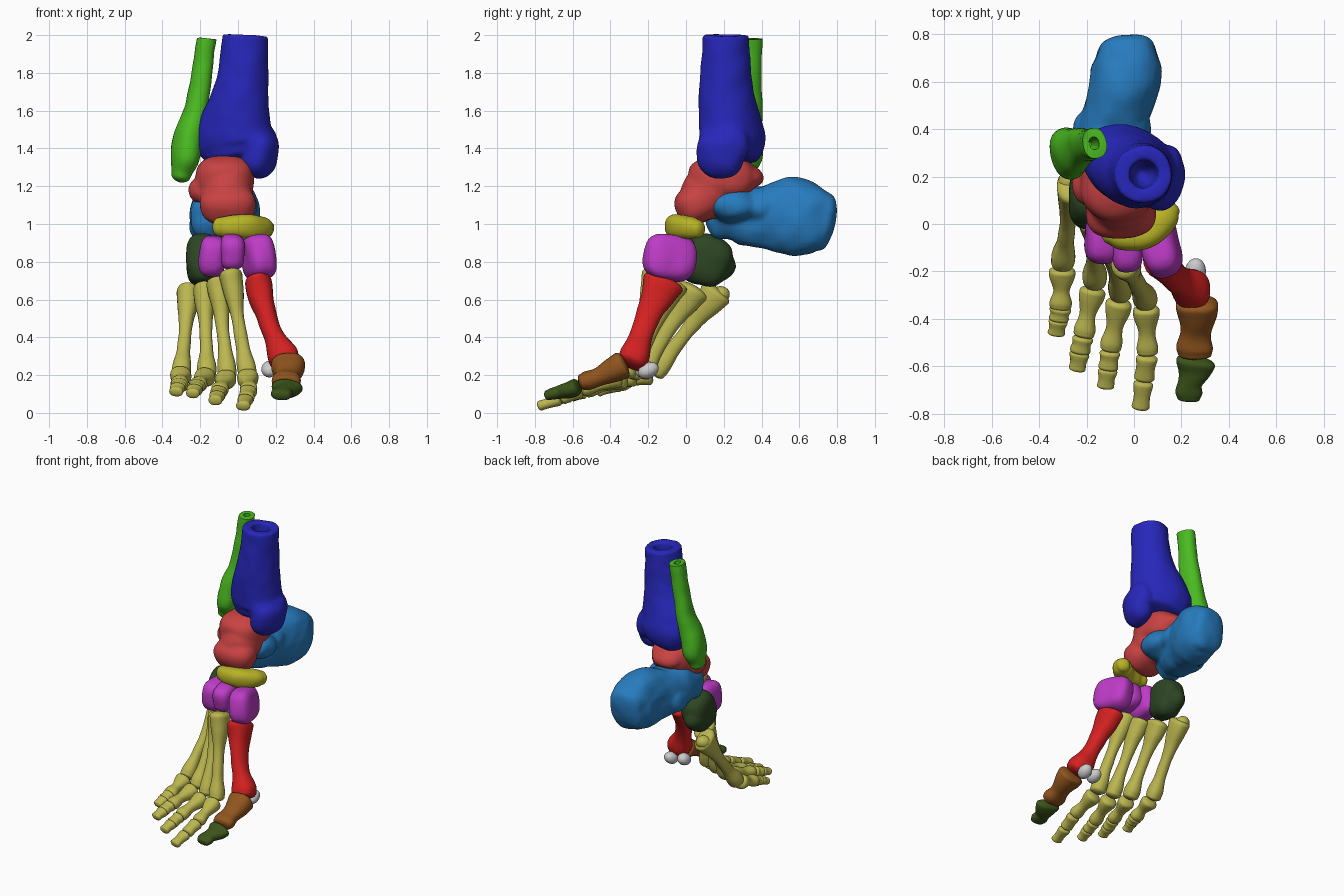
import bpy, bmesh, math
from mathutils import Vector, Euler, noise

if "Cube" in bpy.data.objects:
    bpy.data.objects.remove(bpy.data.objects["Cube"])

BLUE, GREEN = (.02, .02, .5), (.07, .5, .015)
CORAL, SKY = (.58, .055, .055), (.02, .2, .52)
YELLOW, MAGENTA = (.48, .45, .02), (.52, .045, .58)
PINE, RED = (.026, .06, .017), (.66, .015, .015)
BROWN, MOSS = (.28, .09, .013), (.045, .09, .01)
OLIVE, WHITE = (.5, .47, .08), (.8, .8, .8)
mats = {}


def material(col):
    if col not in mats:
        mats[col] = bpy.data.materials.new("bone_colour_%d" % len(mats))
        mats[col].diffuse_color = (*col, 1)
    return mats[col]


def spline(st, n=6):
    """Catmull-Rom through stations (x, y, z, half width, half depth)."""
    p = [Vector(s) for s in st]
    p = [2 * p[0] - p[1]] + p + [2 * p[-1] - p[-2]]
    p[0][3:5], p[-1][3:5] = p[1][3:5], p[-2][3:5]
    out = []
    for i in range(1, len(p) - 2):
        a, b, c, d = p[i - 1:i + 3]
        for k in range(n):
            t = k / n
            out.append(.5 * (2 * b + (c - a) * t + (2 * a - 5 * b + 4 * c - d) * t * t
                             + (3 * b - a - 3 * c + d) * t ** 3))
    return out + [p[-2]]


def loft(bm, st, yaw=0, hole=0, cap=.5, power=2.3, segs=28):
    """Tube with oval sections; rounded ends, or a cut hollow far end."""
    pts = spline(st)
    cs = [Vector(p[:3]) for p in pts]
    rows = []
    for i, p in enumerate(pts):
        t = (cs[min(i + 1, len(cs) - 1)] - cs[max(i - 1, 0)]).normalized()
        rows.append((cs[i], t, p[3], p[4]))

    def ends(row, sign):
        c, t, a, b = row
        for k in range(1, 6):
            w = k / 5 * math.radians(84)
            yield (c + t * sign * cap * min(a, b) * math.sin(w), t, a * math.cos(w), b * math.cos(w))
    first, last = rows[0], rows[-1]
    rows = list(ends(first, -1))[::-1] + rows
    if hole:
        c, t, a, b = last
        for depth, s in ((0, .97), (0, hole), (.03, hole), (.12, hole * .8), (.18, hole * .4)):
            rows.append((c - t * depth, t, a * s, b * s))
    else:
        rows += list(ends(last, 1))
    rings = []
    for c, t, a, b in rows:
        side = Vector((math.cos(yaw), math.sin(yaw), 0))
        side = (side - t * side.dot(t)).normalized()
        up = side.cross(t)
        ring = []
        for k in range(segs):
            w = 2 * math.pi * k / segs
            u, v = math.cos(w), math.sin(w)
            r = (abs(u) ** power + abs(v) ** power) ** (-1 / power)
            ring.append(bm.verts.new(c + side * (a * u * r) + up * (b * v * r)))
        rings.append(ring)
    for r0, r1 in zip(rings, rings[1:]):
        for k in range(segs):
            j = (k + 1) % segs
            bm.faces.new((r0[k], r0[j], r1[j], r1[k]))
    bm.faces.new(rings[0][::-1])
    bm.faces.new(rings[-1])


def blob(bm, pos, rad, rot=(0, 0, 0), power=2.0):
    """Ellipsoid, or a rounded block when power is above 2."""
    e = Euler([math.radians(r) for r in rot]).to_matrix()
    for v in bmesh.ops.create_icosphere(bm, subdivisions=4, radius=1)["verts"]:
        n = v.co.normalized()
        n = n * sum(abs(q) ** power for q in n) ** (-1 / power)
        v.co = Vector(pos) + e @ Vector([n[i] * rad[i] for i in range(3)])


def bone(name, col, lofts=(), blobs=(), rough=.006, voxel=.011, smooth=8, **kw):
    bm = bmesh.new()
    for st in lofts:
        loft(bm, st, **kw)
    for b in blobs:
        blob(bm, *b)
    bmesh.ops.recalc_face_normals(bm, faces=bm.faces)
    bm.normal_update()
    for v, d in [(v, v.normal * noise.noise(v.co * 11) * rough) for v in bm.verts]:
        v.co += d
    me = bpy.data.meshes.new(name)
    bm.to_mesh(me)
    bm.free()
    me.polygons.foreach_set("use_smooth", [True] * len(me.polygons))
    me.materials.append(material(col))
    ob = bpy.data.objects.new(name, me)
    bpy.context.collection.objects.link(ob)
    if blobs:  # fuse overlapping masses into one surface
        m = ob.modifiers.new("fuse", "REMESH")
        m.mode, m.voxel_size, m.use_smooth_shade = "VOXEL", voxel, True
        m = ob.modifiers.new("soften", "SMOOTH")
        m.factor, m.iterations = .5, smooth
    return ob


# Lower leg
bone("tibia", BLUE, [[(0, .24, 1.375, .195, .14), (-.01, .245, 1.44, .225, .16), (-.01, .235, 1.53, .2, .158),
                      (.01, .215, 1.66, .157, .148), (.03, .21, 1.82, .133, .132), (.04, .21, 2, .122, .122)]],
     [((.12, .18, 1.37), (.085, .125, .13), (0, 12, -20), 2.4), ((.11, .2, 1.42), (.095, .14, .13), (0, 0, -20)),
      ((-.04, .32, 1.41), (.13, .085, .08))],
     yaw=math.radians(-26), hole=.5, cap=.3, power=2, smooth=5)
fib = bone("fibula", GREEN, [[(-.3, .29, 1.255, .048, .065), (-.282, .295, 1.34, .07, .108),
                              (-.262, .305, 1.46, .073, .1), (-.222, .325, 1.62, .057, .078),
                              (-.19, .335, 1.8, .053, .066), (-.167, .34, 1.98, .049, .063)]],
           yaw=.25, hole=.45, cap=.7)

# Ankle and heel
bone("talus", CORAL, [], [
    ((-.07, .19, 1.24), (.155, .18, .12), (0, 0, 0), 2.7),
    ((-.055, .05, 1.1), (.148, .108, .102), (20, 0, 0), 2.6),
    ((-.06, .12, 1.165), (.14, .15, .14)),
    ((-.19, .17, 1.18), (.075, .09, .07)),
    ((-.08, .32, 1.255), (.11, .095, .062), (-15, 0, 0))])
bone("calcaneus", SKY, [[(-.17, .15, 1.02, .085, .105), (-.14, .26, 1.045, .115, .15), (-.1, .4, 1.035, .135, .165),
                         (-.05, .55, 1.04, .145, .205), (-.03, .65, 1.025, .15, .195),
                         (-.03, .73, 1.01, .125, .155)]],
     [((-.02, .26, 1.1), (.125, .14, .09), (0, 0, 10)), ((-.2, .38, 1.0), (.06, .1, .09)),
      ((-.1, .28, 1.13), (.13, .14, .085)), ((-.04, .63, .94), (.12, .1, .105)),
      ((-.05, .4, 1.09), (.12, .16, .1))], rough=.012)

# Midfoot
bone("navicular", YELLOW, [[(-.1, -.04, .985, .045, .052), (-.04, -.05, .985, .062, .062),
                            (.05, -.035, .985, .068, .068), (.12, .02, .978, .065, .06),
                            (.145, .06, .972, .045, .048)]], yaw=math.radians(90), cap=.8)
bone("cuboid", PINE, [], [
    ((-.185, .11, .81), (.09, .125, .135), (-20, 0, 0), 2.9),
    ((-.2, .16, .78), (.07, .105, .09)), ((-.19, .07, .74), (.08, .09, .06))])
for side_name, pos, rad, rot in [
        ("medial", (.108, -.085, .822), (.08, .14, .122), (-8, -8, 15)),
        ("middle", (-.03, -.1, .855), (.066, .1, .092), (10, 0, 5)),
        ("lateral", (-.135, -.055, .83), (.072, .11, .11), (5, 6, 0))]:
    bone(side_name + "_cuneiform", MAGENTA, [], [(pos, rad, rot, 3.2)], smooth=5)

# Great toe
bone("first_metatarsal", RED, [[(.105, -.12, .69, .07, .11), (.12, -.15, .62, .067, .09), (.155, -.205, .5, .053, .064),
                                (.195, -.24, .4, .056, .062), (.235, -.27, .31, .08, .08),
                                (.25, -.285, .275, .078, .077)]], cap=.45)
bone("great_toe_proximal", BROWN, [[(.265, -.34, .25, .09, .075), (.265, -.38, .23, .085, .068),
                                    (.26, -.46, .195, .064, .05), (.257, -.52, .17, .075, .052),
                                    (.257, -.55, .16, .07, .044)]], cap=.4)
bone("great_toe_distal", MOSS, [[(.26, -.585, .135, .082, .045), (.252, -.62, .12, .072, .042),
                                 (.237, -.67, .11, .052, .036), (.232, -.71, .1, .056, .034),
                                 (.23, -.735, .092, .048, .03)]], cap=.6)
for i, pos in enumerate([(.165, -.215, .23), (.26, -.2, .225)]):
    bone("sesamoid_%d" % (i + 1), WHITE, [], [(pos, (.045, .058, .042), (25, 0, 0))], smooth=2)


# Lesser toes: one metatarsal and three phalanges per ray
def segment(name, p, q, profile):
    p, q = Vector(p), Vector(q)
    bone(name, OLIVE, [[(*p.lerp(q, f), a, b) for f, a, b in profile]], rough=.004)


META = [(.02, .062, .085), (.14, .056, .072), (.4, .036, .042), (.7, .035, .039), (.9, .05, .054), (.98, .05, .052)]
PROX = [(.2, .056, .052), (.32, .053, .047), (.6, .035, .034), (.85, .046, .039), (.95, .045, .037)]
MIDP = [(.16, .045, .037), (.5, .039, .033), (.9, .043, .033)]
DIST = [(.14, .042, .032), (.55, .035, .028), (.92, .037, .027)]
rays = {
    "second": [(-.04, -.145, .735), (.05, -.32, .2), (.058, -.55, .12), (.042, -.66, .075), (.025, -.78, .034)],
    "third": [(-.105, -.07, .69), (-.055, -.29, .195), (-.1, -.535, .115), (-.11, -.61, .09), (-.12, -.69, .065)],
    "fourth": [(-.175, .04, .655), (-.165, -.24, .2), (-.215, -.475, .145), (-.228, -.54, .125), (-.242, -.615, .1)],
    "fifth": [(-.262, .165, .64), (-.3, -.165, .21), (-.31, -.355, .15), (-.318, -.405, .135), (-.328, -.465, .11)]}
for n, pts in rays.items():
    for part, prof, p, q in zip(("metatarsal", "proximal_phalanx", "middle_phalanx", "distal_phalanx"),
                                (META, PROX, MIDP, DIST), pts, pts[1:]):
        segment(n + "_" + part, p, q, prof)
# Bony knob on the outer edge of the foot
bone("fifth_metatarsal_knob", OLIVE, [], [((-.268, .175, .62), (.054, .058, .05), (30, 0, 0))])

# Keep the cut rims crisp on the hollow fibula
bpy.context.view_layer.objects.active = fib
fib.select_set(True)
bpy.ops.object.shade_smooth_by_angle(angle=math.radians(40))

for m in bpy.data.materials:
    if m.users and not m.is_grease_pencil:
        m.use_nodes = True
        m.node_tree.nodes["Principled BSDF"].inputs["Base Color"].default_value = m.diffuse_color
